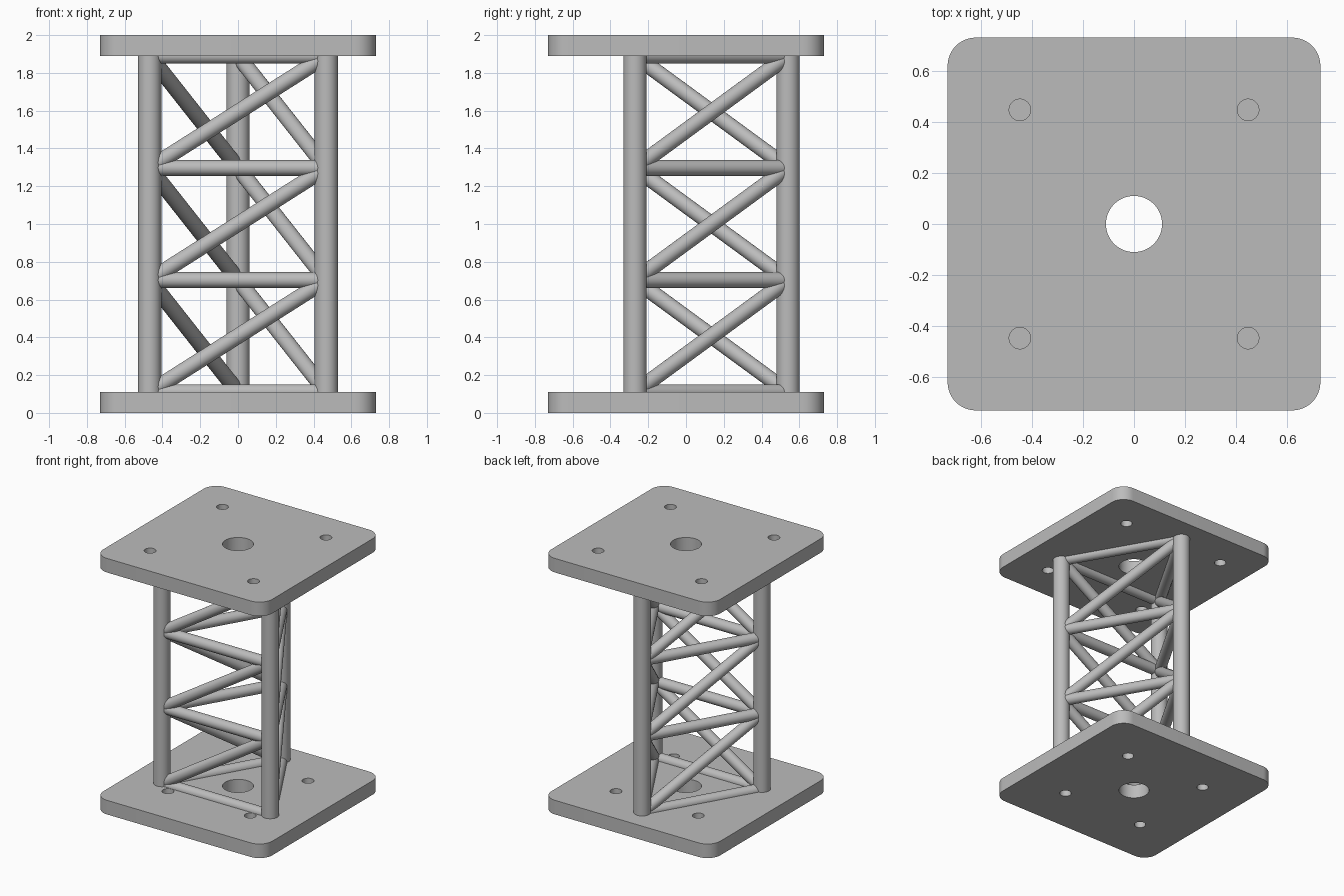
import bpy, bmesh
from math import sin, cos, pi, radians
from mathutils import Vector

cube = bpy.data.objects.get("Cube")
if cube:
    bpy.data.objects.remove(cube, do_unlink=True)

HALF = 0.73            # plate half width
THICK = 0.11           # plate thickness
CORNER = 0.11          # plate corner radius
LEG_RING, LEG_R = 0.54, 0.0615
BRACE_R = 0.0415
BAYS = 3

grey = bpy.data.materials.new("plain grey")
grey.use_nodes = True
colour = (0.5, 0.5, 0.5, 1)
grey.diffuse_color = colour
grey.node_tree.nodes["Principled BSDF"].inputs["Base Color"].default_value = colour


def finish(obj):
    """Give the part its colour and smooth its round faces."""
    obj.data.materials.clear()
    obj.data.materials.append(grey)
    bpy.ops.object.select_all(action='DESELECT')
    obj.select_set(True)
    bpy.context.view_layer.objects.active = obj
    bpy.ops.object.shade_smooth_by_angle(angle=radians(35))


def rod(name, a, b, radius):
    """Round bar between two points."""
    axis = b - a
    bpy.ops.mesh.primitive_cylinder_add(vertices=40, radius=radius, depth=axis.length,
                                        location=(a + b) / 2,
                                        rotation=axis.to_track_quat('Z', 'Y').to_euler())
    obj = bpy.context.object
    obj.name = name
    finish(obj)


def circle(x, y, r, n=48):
    return [(x + r * cos(2 * pi * i / n), y + r * sin(2 * pi * i / n)) for i in range(n)]


def rounded_square(half, r, steps=12):
    points = []
    for k, (sx, sy) in enumerate([(1, 1), (-1, 1), (-1, -1), (1, -1)]):
        for i in range(steps + 1):
            t = (k + i / steps) * pi / 2
            points.append((sx * (half - r) + r * cos(t), sy * (half - r) + r * sin(t)))
    return points


def plate(name, z, bolt):
    """Rounded square plate with a centre hole and four bolt holes."""
    curve = bpy.data.curves.new(name + "_outline", 'CURVE')
    curve.dimensions = '2D'
    curve.fill_mode = 'BOTH'
    curve.extrude = THICK / 2
    loops = [rounded_square(HALF, CORNER), circle(0, 0, 0.11)]
    loops += [circle(sx * bolt, sy * bolt, 0.042) for sx in (-1, 1) for sy in (-1, 1)]
    for loop in loops:
        spline = curve.splines.new('POLY')
        spline.points.add(len(loop) - 1)
        for point, (x, y) in zip(spline.points, loop):
            point.co = (x, y, 0, 1)
        spline.use_cyclic_u = True
    outline = bpy.data.objects.new(name + "_outline", curve)
    bpy.context.collection.objects.link(outline)
    bpy.context.view_layer.update()
    mesh = bpy.data.meshes.new_from_object(
        outline.evaluated_get(bpy.context.evaluated_depsgraph_get()))
    bpy.data.objects.remove(outline, do_unlink=True)
    bm = bmesh.new()
    bm.from_mesh(mesh)
    bmesh.ops.remove_doubles(bm, verts=bm.verts, dist=0.0001)
    bmesh.ops.recalc_face_normals(bm, faces=bm.faces)
    bm.to_mesh(mesh)
    bm.free()
    obj = bpy.data.objects.new(name, mesh)
    obj.location.z = z
    bpy.context.collection.objects.link(obj)
    finish(obj)


# End plates
plate("bottom_plate", THICK / 2, 0.356)
plate("top_plate", 2 - THICK / 2, 0.447)

# Three legs: front right, front left, back
low, high = THICK, 2 - THICK
corners = [Vector((LEG_RING * cos(radians(a)), LEG_RING * sin(radians(a)), 0))
           for a in (210, 330, 90)]
sides = ["front", "left", "right"]
for name, c in zip(["front_right_leg", "front_left_leg", "back_leg"], corners):
    rod(name, c + Vector((0, 0, low - 0.01)), c + Vector((0, 0, high + 0.01)), LEG_R)

# Level bars and rising diagonals on each side of the tower
levels = [Vector((0, 0, low + (high - low) * i / BAYS)) for i in range(BAYS + 1)]
for k, side in enumerate(sides):
    a, b = corners[k], corners[(k + 1) % 3]
    for i, level in enumerate(levels):
        rod(f"{side}_level_bar_{i + 1}", a + level, b + level, BRACE_R)
    for i in range(BAYS):
        rod(f"{side}_diagonal_{i + 1}", a + levels[i], b + levels[i + 1], BRACE_R)
